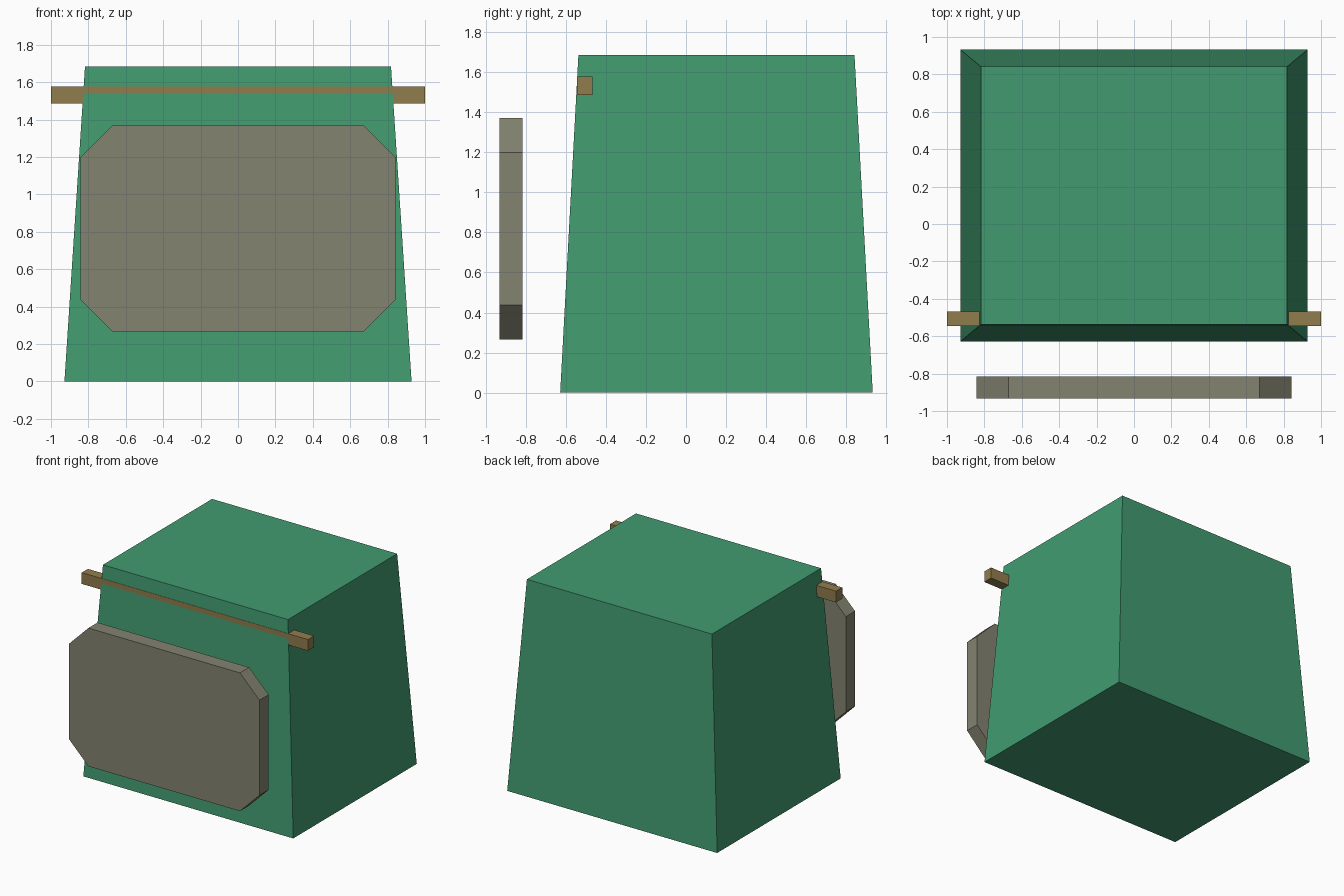
import bpy
import bmesh

if "Cube" in bpy.data.objects:
    bpy.data.objects.remove(bpy.data.objects["Cube"])


def material(name, rgb):
    mat = bpy.data.materials.new(name)
    mat.diffuse_color = (*rgb, 1.0)
    mat.use_nodes = True
    mat.node_tree.nodes["Principled BSDF"].inputs["Base Color"].default_value = mat.diffuse_color
    return mat


def loft(name, ring_a, ring_b, mat):
    """Closed solid between two matching rings of points."""
    bm = bmesh.new()
    a = [bm.verts.new(p) for p in ring_a]
    b = [bm.verts.new(p) for p in ring_b]
    bm.faces.new(a)
    bm.faces.new(b)
    for i in range(len(a)):
        j = (i + 1) % len(a)
        bm.faces.new((a[i], a[j], b[j], b[i]))
    bmesh.ops.recalc_face_normals(bm, faces=bm.faces)
    mesh = bpy.data.meshes.new(name)
    bm.to_mesh(mesh)
    bm.free()
    mesh.materials.append(mat)
    obj = bpy.data.objects.new(name, mesh)
    bpy.context.collection.objects.link(obj)
    return obj


def rect(half_x, y0, y1, z):
    return [(-half_x, y0, z), (half_x, y0, z), (half_x, y1, z), (-half_x, y1, z)]


green = material("green", (0.054, 0.328, 0.162))
grey = material("warm_grey", (0.227, 0.227, 0.165))
brown = material("brown", (0.283, 0.205, 0.075))

# Tapered body
loft("body", rect(0.928, -0.628, 0.932, 0.0), rect(0.818, -0.537, 0.841, 1.685), green)

# Cross bar let into the front of the body
loft("cross_bar", rect(1.0, -0.545, -0.467, 1.487), rect(1.0, -0.545, -0.467, 1.577), brown)

# Front panel with clipped corners
right = [(0.67, 0.265), (0.842, 0.437), (0.842, 1.198), (0.67, 1.37)]
outline = right + [(-x, z) for x, z in reversed(right)]
loft("front_panel",
     [(x, -0.932, z) for x, z in outline],
     [(x, -0.816, z) for x, z in outline], grey)
